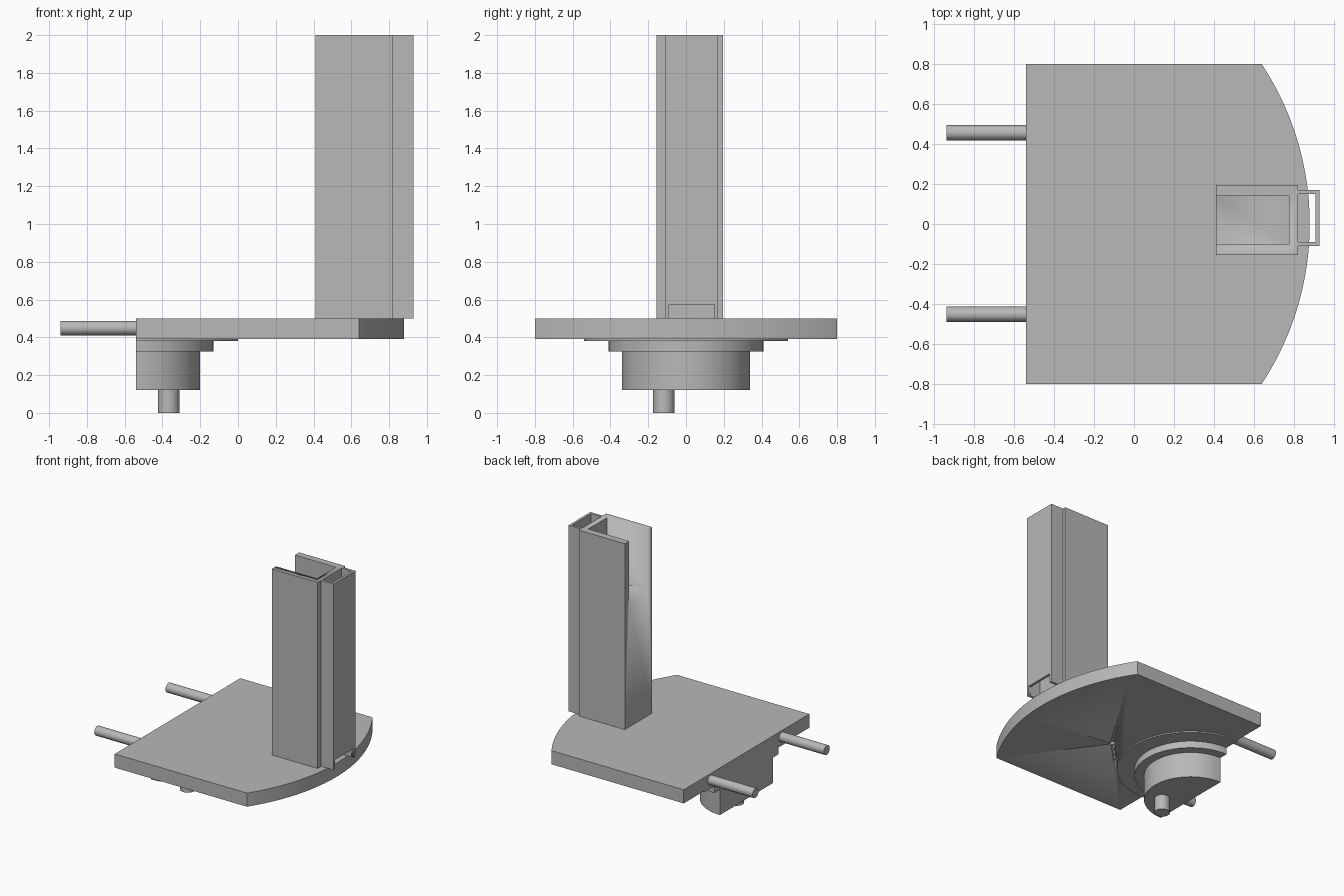
import bpy, bmesh, math
from mathutils import Matrix

if "Cube" in bpy.data.objects:
    bpy.data.objects.remove(bpy.data.objects["Cube"])

grey = bpy.data.materials.new("plain grey")
grey.use_nodes = True
GREY = (0.48, 0.48, 0.48, 1)
grey.diffuse_color = GREY
grey.node_tree.nodes["Principled BSDF"].inputs["Base Color"].default_value = GREY


def finish(name, bm):
    bmesh.ops.recalc_face_normals(bm, faces=bm.faces)
    mesh = bpy.data.meshes.new(name)
    bm.to_mesh(mesh)
    bm.free()
    mesh.materials.append(grey)
    mesh.shade_smooth()
    mesh.set_sharp_from_angle(angle=math.radians(30))
    obj = bpy.data.objects.new(name, mesh)
    bpy.context.scene.collection.objects.link(obj)
    return obj


def prism(name, outline, z0, z1):
    """Extrude an xy outline from z0 up to z1."""
    bm = bmesh.new()
    face = bm.faces.new([bm.verts.new((x, y, z0)) for x, y in outline])
    top = bmesh.ops.extrude_face_region(bm, geom=[face])["geom"]
    verts = [v for v in top if isinstance(v, bmesh.types.BMVert)]
    bmesh.ops.translate(bm, vec=(0, 0, z1 - z0), verts=verts)
    return finish(name, bm)


def box(name, x0, x1, y0, y1, z0, z1):
    return prism(name, [(x0, y0), (x1, y0), (x1, y1), (x0, y1)], z0, z1)


def arc(cx, cy, r, half_angle, n):
    """Points on an arc that bulges toward +x."""
    angles = [half_angle * (2 * i / n - 1) for i in range(n + 1)]
    return [(cx + r * math.cos(a), cy + r * math.sin(a)) for a in angles]


def rod(name, centre, r, length, axis):
    bm = bmesh.new()
    turn = Matrix.Rotation(math.pi / 2, 4, "Y") if axis == "x" else Matrix()
    bmesh.ops.create_cone(bm, cap_ends=True, segments=40, radius1=r, radius2=r,
                          depth=length, matrix=Matrix.Translation(centre) @ turn)
    return finish(name, bm)


def cut(target, cutter):
    mod = target.modifiers.new("cut", "BOOLEAN")
    mod.operation = "DIFFERENCE"
    mod.solver = "EXACT"
    mod.object = cutter
    cutter.hide_render = True
    cutter.hide_viewport = True
    cutter.display_type = "WIRE"


BACK = -0.54   # straight edge of the base
TOP = 0.50     # upper face of the base

# Base plate with one bowed edge and a small blind hole underneath
bow = 1.453
curve = arc(0.88 - bow, 0, bow, math.asin(0.8 / bow), 48)
base = prism("base_plate", [(BACK, -0.8)] + curve + [(BACK, 0.8)], 0.39, TOP)
cut(base, rod("pin_hole_cutter", (0.13, -0.09, 0.39), 0.02, 0.1, "z"))

# Stepped half-round hub below the straight edge
for name, r, z0, z1 in (("hub_flange", 0.54, 0.38, 0.39),
                        ("hub_step", 0.41, 0.325, 0.38),
                        ("hub_drum", 0.34, 0.12, 0.325)):
    prism(name, arc(BACK, 0, r, math.pi / 2, 48), z0, z1)
rod("hub_peg", (-0.367, -0.117, 0.06), 0.057, 0.12, "z")

# Two side rods
for name, y in (("back_rod", 0.457), ("front_rod", -0.452)):
    rod(name, ((BACK - 0.94) / 2, y, 0.449), 0.038, 0.94 + BACK, "x")

# Tower with a pocket open at the top and toward the rods
tower = box("tower", 0.41, 0.82, -0.155, 0.195, TOP, 2)
cut(tower, box("pocket_cutter", 0.3, 0.775, -0.10, 0.14, 1.51, 2.1))

# Thin channel on the outer tower face, with a slot at its foot
channel = prism("channel", [(0.82, -0.11), (0.93, -0.11), (0.93, 0.17), (0.82, 0.17),
                            (0.82, 0.15), (0.91, 0.15), (0.91, -0.09), (0.82, -0.09)],
                TOP, 2)
cut(channel, box("slot_cutter", 0.86, 1, -0.09, 0.15, 0.4, 0.575))
